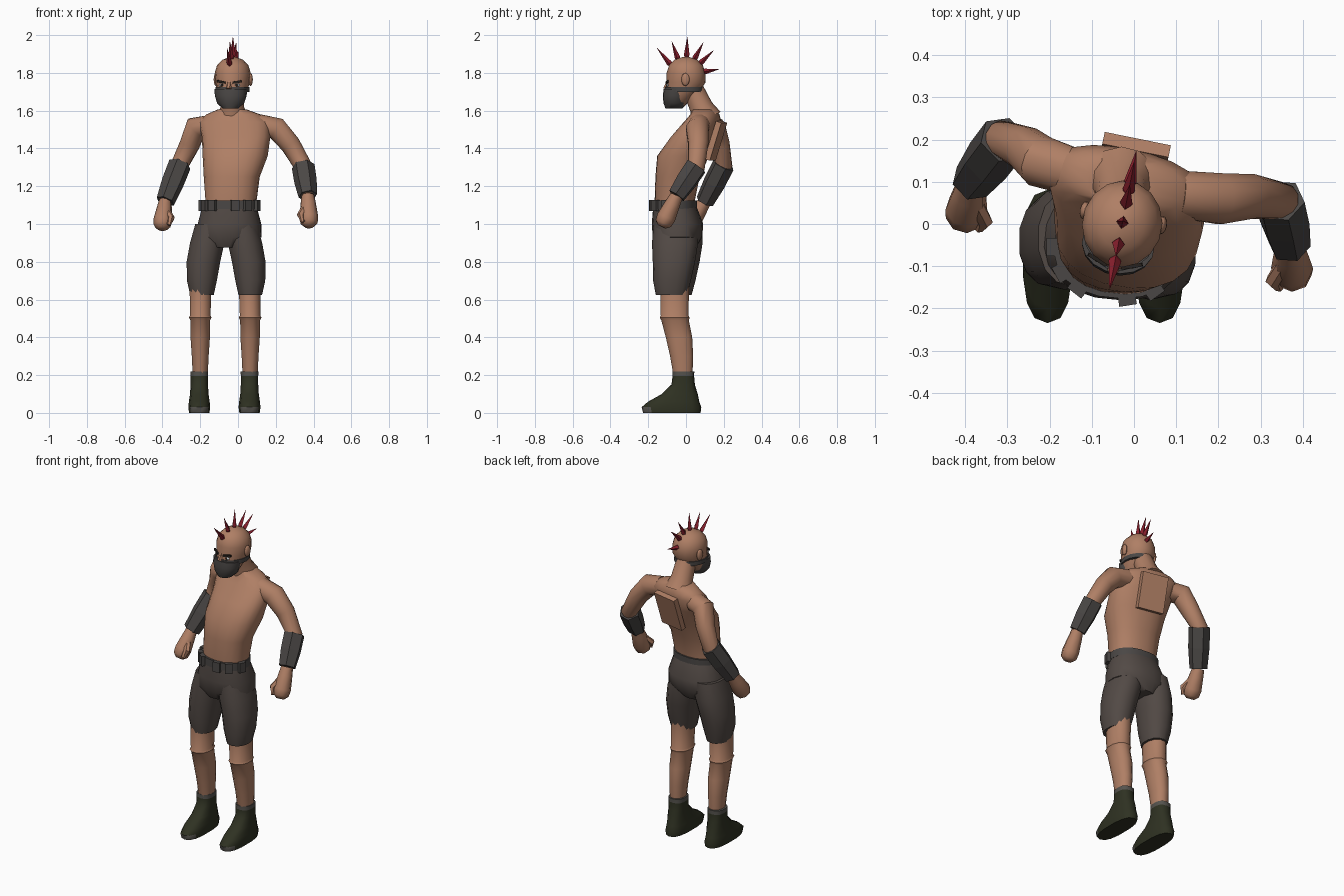
import bpy, bmesh, math
from mathutils import Vector, Matrix

if "Cube" in bpy.data.objects:
    bpy.data.objects.remove(bpy.data.objects["Cube"])


def material(name, *rgb):
    m = bpy.data.materials.new(name)
    m.use_nodes = True
    m.diffuse_color = (*rgb, 1)
    m.node_tree.nodes["Principled BSDF"].inputs["Base Color"].default_value = (*rgb, 1)
    return m


skin = material("skin", .43, .212, .13)
cloth = material("shorts cloth", .085, .068, .06)
leather = material("dark leather", .068, .062, .059)
boot_green = material("boot green", .028, .031, .016)
boot_grey = material("boot grey", .09, .085, .075)
red = material("spike red", .25, .014, .026)
white = material("eye white", .55, .55, .55)
dark = material("brow dark", .02, .015, .012)
parts = []


def finish(name, bm, mat, smooth=True):
    bmesh.ops.recalc_face_normals(bm, faces=bm.faces)
    mesh = bpy.data.meshes.new(name)
    bm.to_mesh(mesh)
    bm.free()
    mesh.materials.append(mat)
    ob = bpy.data.objects.new(name, mesh)
    bpy.context.collection.objects.link(ob)
    if smooth:
        parts.append(ob)
    return ob


def skin_rings(name, rings, mat, smooth=True, m=None):
    """Bridge equal rings of points and cap both ends."""
    bm = bmesh.new()
    loops = [[bm.verts.new(m @ p if m else p) for p in r] for r in rings]
    n = len(loops[0])
    for a, b in zip(loops, loops[1:]):
        for i in range(n):
            j = (i + 1) % n
            bm.faces.new((a[i], a[j], b[j], b[i]))
    bm.faces.new(loops[0])
    bm.faces.new(loops[-1])
    return finish(name, bm, mat, smooth)


def loft(name, rings, mat, n=16, power=2.0, m=None):
    """Stack of level superellipses: x, y, z, half width, half depth, yaw degrees."""
    out = []
    for cx, cy, z, rx, ry, yaw in rings:
        pts = []
        for i in range(n):
            a = math.tau * (i + .5) / n
            c, s = math.cos(a), math.sin(a)
            x = math.copysign(abs(c) ** (2 / power), c) * rx
            y = math.copysign(abs(s) ** (2 / power), s) * ry
            pts.append(Matrix.Rotation(math.radians(yaw), 3, "Z") @ Vector((x, y, 0)) + Vector((cx, cy, z)))
        out.append(pts)
    return skin_rings(name, out, mat, True, m)


def tube(name, path, radii, mat, n=10, smooth=True, m=None):
    path = [Vector(p) for p in path]
    out = []
    for k, p in enumerate(path):
        t = (path[min(k + 1, len(path) - 1)] - path[max(k - 1, 0)]).normalized()
        u = t.cross(Vector((0, 1, .3))).normalized()
        v = t.cross(u)
        out.append([p + radii[k] * (u * math.cos(math.tau * i / n) + v * math.sin(math.tau * i / n))
                    for i in range(n)])
    return skin_rings(name, out, mat, smooth, m)


def box(name, loc, size, mat, rot=Matrix(), m=Matrix()):
    bm = bmesh.new()
    bmesh.ops.create_cube(bm, size=1, matrix=m @ Matrix.Translation(loc) @ rot @ Matrix.Diagonal((*size, 1)))
    return finish(name, bm, mat, False)


def ball(name, loc, size, mat, m=Matrix()):
    bm = bmesh.new()
    bmesh.ops.create_uvsphere(bm, u_segments=12, v_segments=8, radius=1,
                              matrix=m @ Matrix.Translation(loc) @ Matrix.Diagonal((*size, 1)))
    return finish(name, bm, mat)


# Torso, twisted a little to its right, and neck
loft("torso", [(-.045, -.06, 1.07, .138, .1, -6), (-.037, -.06, 1.12, .135, .105, -6),
               (-.033, -.045, 1.25, .148, .115, -8), (-.015, -.015, 1.36, .172, .135, -10),
               (-.01, .04, 1.46, .182, .115, -12), (-.02, .088, 1.54, .19, .09, -12),
               (-.025, .1, 1.58, .145, .07, -12), (-.03, .095, 1.605, .08, .058, -12)],
     skin, 20, 2.3)
tube("neck", [(-.03, .105, 1.56), (-.03, .08, 1.62), (-.03, .035, 1.72)], [.085, .062, .055], skin, 12)
box("back_plate", (0, .158, 1.44), (.16, .03, .21), skin,
    Matrix.Rotation(-.2, 4, "Z") @ Matrix.Rotation(-.3, 4, "X"))

# Head, ears, nose, eyes and mask in a turned head frame
H = Matrix.Translation((-.028, 0, 0)) @ Matrix.Rotation(math.radians(-11), 4, "Z")
loft("head", [(0, y, z, rx, ry, 0) for y, z, rx, ry in
              ((-.06, 1.615, .035, .04), (-.045, 1.65, .065, .065), (-.02, 1.7, .08, .09),
               (0, 1.75, .09, .104), (0, 1.8, .095, .103), (0, 1.84, .083, .09),
               (0, 1.87, .053, .06), (0, 1.885, .012, .014))], skin, 16, m=H)
loft("mask", [(0, y, z, rx, ry, 0) for y, z, rx, ry in
              ((-.065, 1.612, .042, .045), (-.058, 1.64, .072, .062),
               (-.055, 1.68, .085, .068), (-.05, 1.715, .087, .068))], leather, 16, m=H)
loft("mask_strap", [(0, -.01, z, .09, .102, 0) for z in (1.70, 1.725)], leather, 16, m=H)
tube("nose", [(0, -.095, 1.755), (0, -.11, 1.715)], [.009, .015], skin, 6, m=H)
for side, s in (("right", -1), ("left", 1)):
    ball(side + "_ear", (s * .093, .015, 1.765), (.012, .022, .034), skin, H)
    ball(side + "_eye", (s * .04, -.09, 1.735), (.018, .008, .008), white, H)
    ball(side + "_pupil", (s * .04, -.096, 1.735), (.007, .004, .007), dark, H)
    box(side + "_brow", (s * .042, -.094, 1.752), (.05, .009, .012), dark,
        Matrix.Rotation(s * .35, 4, "Z") @ Matrix.Rotation(-s * .15, 4, "Y"), H)

# Mohawk of spikes fanned over the skull
centre = Vector((0, 0, 1.785))
for i, (base, tip, reach) in enumerate(((-58, -47, .213), (-27, -23, .196), (2, 2, .205),
                                        (27, 28, .198), (50, 48, .2), (77, 79, .18))):
    b, t = (Vector((0, math.sin(math.radians(a)), math.cos(math.radians(a)))) for a in (base, tip))
    start, end = centre + b * .085, centre + t * reach
    tube(f"spike_{i + 1}", [start, start.lerp(end, .22), end], [.008, .015, .0008], red, 4, False, H)

# Arms, gauntlets and fists
arms = {
    "right": [(-.15, .125, 1.52), (-.222, .148, 1.512), (-.256, .178, 1.42), (-.308, .2, 1.315),
              (-.385, .1, 1.12), (-.398, .035, 1.02)],
    "left": [(.11, .07, 1.525), (.205, .06, 1.505), (.278, .065, 1.42), (.345, .055, 1.305),
             (.37, -.05, 1.15), (.375, -.105, 1.035)],
}
for side, path in arms.items():
    s = -1 if side == "right" else 1
    tube(side + "_arm", path[:5], [.058, .062, .054, .047, .036], skin, 12)
    elbow, wrist, fist = (Vector(p) for p in path[3:])
    tube(side + "_gauntlet", [elbow, elbow.lerp(wrist, .5), wrist], [.061, .06, .05], leather, 6, False)
    d = (fist - wrist).normalized()
    tube(side + "_hand", [wrist, wrist + d * .05, fist, fist + d * .035, fist + d * .055],
         [.034, .041, .05, .045, .022], skin, 8)
    tube(side + "_thumb", [wrist + d * .03, fist + Vector((-s * .045, -.03, .01)), fist + Vector((-s * .03, -.045, -.025))],
         [.016, .019, .012], skin, 6)

# Belt with pouches
B = Matrix.Translation((-.043, -.06, 0)) @ Matrix.Rotation(math.radians(-6), 4, "Z")
loft("belt", [(0, 0, z, .147, .116, 0) for z in (1.08, 1.125)], leather, 20, 2.3, B)
for i, deg in enumerate((185, 215, 238, 285, 312, 345)):
    a = math.radians(deg)
    box(f"belt_pouch_{i + 1}", (.153 * math.cos(a), .122 * math.sin(a), 1.098), (.024, .042, .06),
        leather, Matrix.Rotation(a, 4, "Z"), B)

# Shorts: pelvis and two leg sleeves
loft("shorts_hips", [(-.045, -.06, 1.1, .142, .112, -6), (-.045, -.045, 1.0, .168, .135, -6),
                     (-.053, -.045, .93, .178, .13, -4), (-.063, -.045, .875, .08, .1, 0)], cloth, 20, 2.3)
for side, s in (("right", -1), ("left", 1)):
    back = -.012 * s
    loft(side + "_shorts_leg", [(-.063 + s * x, y + back, z, rx, ry, 0) for x, y, z, rx, ry in
         ((.08, -.045, 1.0, .085, .115), (.1, -.046, .9, .093, .122), (.12, -.052, .8, .091, .112),
          (.128, -.062, .7, .081, .1), (.128, -.065, .625, .064, .083))], cloth, 14, 2.2)
    # Bare shin with a raised knee seam
    loft(side + "_lower_leg", [(-.068 + s * x, y, z, rx, ry, 0) for x, y, z, rx, ry in
         ((.13, -.06, .68, .06, .078), (.132, -.06, .515, .056, .076), (.132, -.06, .505, .062, .082),
          (.132, -.058, .49, .054, .075), (.132, -.037, .4, .053, .072), (.132, -.023, .3, .046, .063),
          (.132, -.015, .18, .04, .05))], skin, 12, 2.2)
    # Boot with worn cuff and toe
    boot = loft(side + "_boot", [(-.072 + s * .133, y, z, rx, ry, 0) for y, z, rx, ry in
         ((-.075, 0, .055, .152), (-.077, .03, .059, .158), (-.065, .06, .056, .135),
          (-.033, .1, .05, .095), (-.015, .15, .047, .062), (-.014, .195, .047, .057),
          (-.014, .22, .048, .058))], boot_green, 14, 2.6)
    boot.data.materials.append(boot_grey)
    for f in boot.data.polygons:
        c = f.center
        if c.z > .19 or (c.y < -.16 and c.z < .04):
            f.material_index = 1

# Smooth shading with sharp edges kept
bpy.ops.object.select_all(action="DESELECT")
for ob in parts:
    ob.select_set(True)
bpy.context.view_layer.objects.active = parts[0]
bpy.ops.object.shade_smooth_by_angle(angle=math.radians(45))
